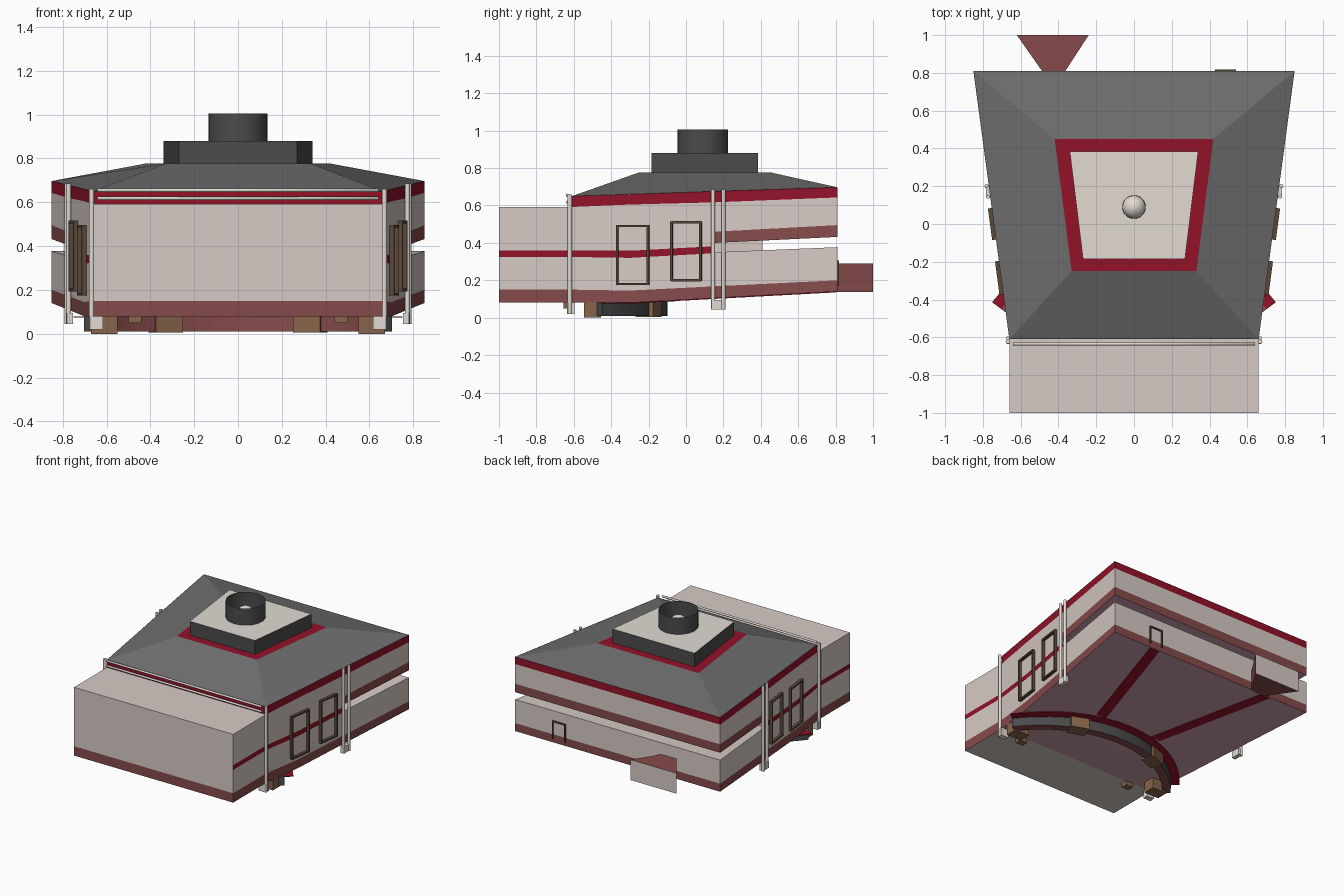
import bpy, bmesh, math
from mathutils import Matrix, Vector

if "Cube" in bpy.data.objects:
    bpy.data.objects.remove(bpy.data.objects["Cube"])


def mat(name, r, g, b):
    m = bpy.data.materials.new(name)
    m.diffuse_color = (r, g, b, 1)
    m.use_nodes = True
    m.node_tree.nodes["Principled BSDF"].inputs["Base Color"].default_value = m.diffuse_color
    return m


WALL = mat("wall_cream", 0.68, 0.60, 0.56)
PALE = mat("pale_stone", 0.76, 0.71, 0.65)
RED = mat("crimson", 0.29, 0.006, 0.022)
BASE = mat("dull_red", 0.24, 0.07, 0.07)
ROOF = mat("roof_grey", 0.155, 0.155, 0.155)
DARK = mat("charcoal", 0.07, 0.07, 0.07)
MAUVE = mat("mauve", 0.58, 0.34, 0.40)
BROWN = mat("leg_brown", 0.25, 0.13, 0.07)
FRAME = mat("frame_brown", 0.10, 0.065, 0.04)


def finish(name, bm, mats, smooth=False):
    bmesh.ops.recalc_face_normals(bm, faces=bm.faces)
    me = bpy.data.meshes.new(name)
    bm.to_mesh(me)
    bm.free()
    for m in mats:
        me.materials.append(m)
    ob = bpy.data.objects.new(name, me)
    bpy.context.collection.objects.link(ob)
    if smooth:
        for p in me.polygons:
            p.use_smooth = abs(p.normal.z) < 0.99
    return ob


def half_width(y):
    return 0.66 + 0.134 * max(0, y + 0.61)


def under(y):
    """Height of the sloping underside."""
    return 0.08 + 0.054 * max(0, y + 0.3)


def hall(name, stations, layers, bottom, top, front=None, back=None):
    """Loft stacked wall layers along y; caps are material lists or None."""
    mats = [WALL, RED, BASE, MAUVE, ROOF]
    bm = bmesh.new()
    cols = [[[bm.verts.new((s * half_width(y), y, z)) for z in zs] for s in (-1, 1)]
            for y, zs in stations]

    def quad(m, *v):
        bm.faces.new(v).material_index = mats.index(m)

    for a, b in zip(cols, cols[1:]):
        for s in (0, 1):
            for i, m in enumerate(layers):
                quad(m, a[s][i], b[s][i], b[s][i + 1], a[s][i + 1])
        for i, m in ((0, bottom), (-1, top)):
            if m:
                quad(m, a[0][i], a[1][i], b[1][i], b[0][i])
    for c, cap in ((cols[0], front), (cols[-1], back)):
        for i, m in enumerate(cap or []):
            quad(m, c[0][i], c[1][i], c[1][i + 1], c[0][i + 1])
    return finish(name, bm, mats)


def prism(name, low, high, side, top, bottom=None):
    """Solid between two outlines of equal count."""
    bm = bmesh.new()
    lo = [bm.verts.new(p) for p in low]
    hi = [bm.verts.new(p) for p in high]
    n = len(lo)
    for i in range(n):
        bm.faces.new((lo[i], lo[(i + 1) % n], hi[(i + 1) % n], hi[i]))
    bm.faces.new(hi).material_index = 1
    if bottom:
        bm.faces.new(lo).material_index = 2
    return finish(name, bm, [side, top, bottom or side])


def trapezoid(y0, w0, z0, y1, w1, z1):
    return [(-w0, y0, z0), (w0, y0, z0), (w1, y1, z1), (-w1, y1, z1)]


def box(name, c, size, m, angle=0):
    bm = bmesh.new()
    bmesh.ops.create_cube(bm, size=1, matrix=Matrix.Translation(c) @ Matrix.Rotation(angle, 4, 'Z')
                          @ Matrix.Diagonal((*size, 1)))
    return finish(name, bm, [m])


def rod(name, p, q, r, m, sides=8, caps=True):
    p, q = Vector(p), Vector(q)
    bm = bmesh.new()
    rot = (q - p).to_track_quat('Z', 'Y').to_matrix().to_4x4()
    bmesh.ops.create_cone(bm, cap_ends=caps, segments=sides, radius1=r, radius2=r,
                          depth=(q - p).length, matrix=Matrix.Translation((p + q) / 2) @ rot)
    return finish(name, bm, [m], True)


def arc(name, r0, r1, drop, m, rim):
    """Curved band under the hall; drop(y) gives the lower height."""
    bm = bmesh.new()
    rings = []
    for i in range(25):
        a = math.radians(37 + 106 * i / 24)
        ring = []
        for r, low in ((r0, 0), (r1, 0), (r1, 1), (r0, 1)):
            x, y = r * math.cos(a), -0.98 + r * math.sin(a)
            ring.append(bm.verts.new((x, y, drop(y) if low else under(y))))
        rings.append(ring)
    for a, b in zip(rings, rings[1:]):
        for k in range(4):
            f = bm.faces.new((a[k], a[(k + 1) % 4], b[(k + 1) % 4], b[k]))
            f.material_index = 0 if k == 1 else 1
    bm.faces.new(rings[0])
    bm.faces.new(rings[-1])
    return finish(name, bm, [m, rim])


# Walls: front block, main hall, and the two rear halves split by an open slot
hall("front_block", [(-1, [.08, .15, .325, .36, .592]), (-.61, [.08, .15, .325, .36, .592])],
     [BASE, WALL, RED, WALL], WALL, WALL, front=[BASE, WALL, WALL, WALL])
hall("main_hall", [(-.61, [.08, .15, .325, .36, .592, .65]), (-.3, [.08, .145, .32, .358, .605, .66]),
                   (.155, [.105, .168, .345, .382, .617, .676])],
     [BASE, WALL, RED, WALL, RED], MAUVE, None,
     front=[BASE, WALL, WALL, WALL, RED], back=[BASE, WALL, WALL, WALL, RED])
hall("lower_rear", [(.155, [.105, .168, .35]), (.81, [.14, .2, .377])],
     [BASE, WALL], MAUVE, WALL, back=[BASE, WALL])
hall("upper_rear", [(.155, [.4, .46, .617, .676]), (.81, [.432, .495, .643, .697])],
     [BASE, WALL, RED], MAUVE, None, back=[BASE, WALL, RED])
box("slot_inner_wall", (0, .28, .38), (1.2, .26, .09), WALL)

# Roof, tower and open drum with a dome inside
prism("roof", trapezoid(-.61, .66, .65, .81, .85, .697),
      trapezoid(-.25, .33, .777, .45, .42, .777), ROOF, RED)
prism("tower", trapezoid(-.185, .27, .775, .385, .34, .775),
      trapezoid(-.185, .27, .88, .385, .34, .88), DARK, PALE)
rod("drum", (0, .09, .88), (0, .09, 1.005), .135, DARK, 32, False)
bm = bmesh.new()
bmesh.ops.create_uvsphere(bm, u_segments=20, v_segments=12, radius=.062,
                          matrix=Matrix.Translation((0, .09, .9)))
finish("drum_dome", bm, [PALE], True)

# Gutter rails above the front block
for i, z in enumerate((.618, .655)):
    rod(f"gutter_rail_{i}", (-.64, -.635, z), (.64, -.635, z), .008, PALE)

lean = math.atan(0.134)
for s, side in ((-1, "left"), (1, "right")):
    # Drain pipes with wider feet
    rod(f"front_pipe_{side}", (s * .668, -.622, .02), (s * .668, -.622, .66), .012, PALE)
    box(f"front_pipe_foot_{side}", (s * .645, -.615, .05), (.06, .04, .06), PALE)
    for k, y in enumerate((.145, .2)):
        x = half_width(y) + .012
        rod(f"rear_pipe_{side}_{k}", (s * x, y, .045), (s * x, y, .685), .011, PALE)
    box(f"rear_pipe_foot_{side}", (s * .768, .172, .07), (.03, .07, .05), PALE)

    # Raised window frames made of thin bars
    for k, (y, w) in enumerate(((-.285, .165), (0, .155))):
        zc = .335 + .02 * k
        for e in (-1, 1):
            ye = y + e * w / 2
            box(f"window_upright_{side}_{k}", (s * (half_width(ye) + .008), ye, zc),
                (.025, .012, .32), FRAME, -s * lean)
            box(f"window_crossbar_{side}_{k}", (s * (half_width(y) + .008), y, zc + e * .155),
                (.025, w, .012), FRAME, -s * lean)

    # Feet and brackets below
    box(f"outer_leg_{side}", (s * .61, -.5, .042), (.12, .09, .084), BROWN)
    box(f"inner_leg_{side}", (s * .33, -.2, .045), (.13, .1, .08), BROWN, -s * .35)
    box(f"bracket_{side}", (s * .47, -.63, .066), (.06, .05, .035), BROWN)

    # Radial stripe plate on the underside
    pts = [(s * .2, -.06), (s * .28, -.06), (s * .53, .8), (s * .45, .8)]
    prism(f"underside_stripe_{side}", [(x, y, under(y) + .001) for x, y in pts],
          [(x, y, under(y) - .004) for x, y in pts], RED, RED)

# Curved wall under the hall with a crimson rim
arc("curved_footing", .82, .88, lambda y: .01, DARK, BASE)
arc("curved_rim", .88, .94, lambda y: under(y) - .005, RED, RED)

# Rear flared chute and small door frame
flare = [(-.48, .8), (-.37, .8), (-.24, 1), (-.62, 1)]
chute = prism("rear_chute", [(x, y, .137) for x, y in flare],
              [(x, y, .29) for x, y in flare], BASE, BASE, BASE)
chute.data.materials.append(WALL)
for p in chute.data.polygons:
    if p.normal.y > .9:
        p.material_index = 3
for x in (.435, .535):
    box("door_post", (x, .812, .235), (.01, .014, .13), FRAME)
box("door_lintel", (.485, .812, .3), (.11, .014, .01), FRAME)
